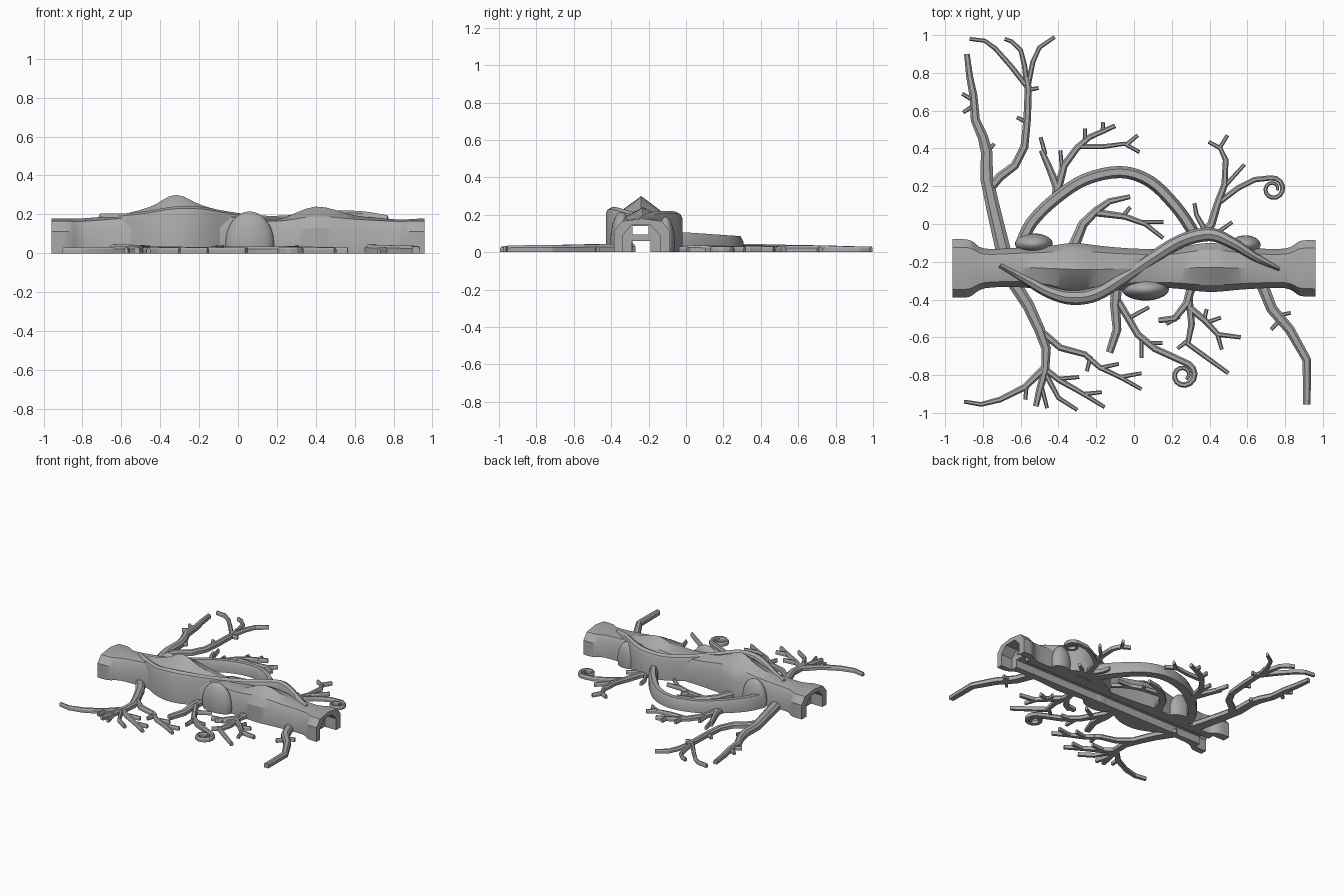
import bpy
import bmesh
import math
from mathutils import Vector

cube = bpy.data.objects.get("Cube")
if cube:
    bpy.data.objects.remove(cube, do_unlink=True)

bark = bpy.data.materials.new("bark grey")
bark.use_nodes = True
grey = (0.4, 0.4, 0.4, 1)
bark.diffuse_color = grey
bark.node_tree.nodes["Principled BSDF"].inputs["Base Color"].default_value = grey


def make_object(name, bm, angle=30):
    bmesh.ops.recalc_face_normals(bm, faces=bm.faces)
    mesh = bpy.data.meshes.new(name)
    bm.to_mesh(mesh)
    bm.free()
    mesh.materials.append(bark)
    obj = bpy.data.objects.new(name, mesh)
    bpy.context.collection.objects.link(obj)
    shade(obj, angle)
    return obj


def shade(obj, angle):
    bpy.ops.object.select_all(action="DESELECT")
    obj.select_set(True)
    bpy.context.view_layer.objects.active = obj
    bpy.ops.object.shade_smooth_by_angle(angle=math.radians(angle))


def smooth(keys, steps=5):
    """Catmull-Rom curve through tuples of any length."""
    pts = [Vector(k) for k in keys]
    pts = [2 * pts[0] - pts[1]] + pts + [2 * pts[-1] - pts[-2]]
    out = []
    for a, b, c, d in zip(pts, pts[1:], pts[2:], pts[3:]):
        for i in range(steps):
            t = i / steps
            out.append((2 * b + (c - a) * t + (2 * a - 5 * b + 4 * c - d) * t * t
                        + (3 * b - a - 3 * c + d) * t ** 3) / 2)
    return out + [pts[-2]]


def sweep(name, path, halves, profiles, angle=30):
    """Ground-hugging loft: each profile lists (side factor, height)."""
    bm = bmesh.new()
    rings = []
    path = [Vector(p) for p in path]
    for i, p in enumerate(path):
        before = (p - path[i - 1]).normalized() if i else Vector((0, 0))
        after = (path[i + 1] - p).normalized() if i + 1 < len(path) else Vector((0, 0))
        along = (before + after).normalized()
        side = Vector((-along.y, along.x)) * halves[i]
        rings.append([bm.verts.new((*(p + side * u), z)) for u, z in profiles[i]])
    for r, s in zip(rings, rings[1:]):
        for j in range(len(r)):
            k = (j + 1) % len(r)
            bm.faces.new((r[j], r[k], s[k], s[j]))
    bm.faces.new(rings[0])
    bm.faces.new(rings[-1])
    return make_object(name, bm, angle)


def bevelled(h):
    return [(-1, 0), (-1, h * 0.65), (-0.5, h), (0.5, h), (1, h * 0.65), (1, 0)]


def branch(name, w0, w1, *points, curl=None):
    """Tapered root; widths and points are in hundredths of a unit."""
    path = [Vector(p) / 100 for p in points]
    if curl:
        cx, cy, radius, start = curl
        for i in range(18):
            a = math.radians(start - 28 * i)
            r = radius * (1 - 0.035 * i) / 100
            path.append(Vector((cx / 100 + r * math.cos(a), cy / 100 + r * math.sin(a))))
    n = len(path) - 1
    halves = [(w0 + (w1 - w0) * i / n) / 200 for i in range(n + 1)]
    sweep(name, path, halves, [bevelled(0.022 + 0.7 * h) for h in halves], 20)


def twigs(name, *pairs):
    for a, b in pairs:
        branch(name, 2.4, 2, a, b)


# Main hollow trunk: x, centre y, half width, shoulder height, ridge height
trunk_keys = [(-0.96, -0.235, 0.155, 0.165, 0.18), (-0.87, -0.235, 0.15, 0.165, 0.18),
              (-0.79, -0.235, 0.105, 0.165, 0.18), (-0.6, -0.23, 0.105, 0.18, 0.2),
              (-0.45, -0.235, 0.12, 0.2, 0.24), (-0.32, -0.24, 0.14, 0.225, 0.3),
              (-0.18, -0.24, 0.125, 0.21, 0.245), (0, -0.235, 0.105, 0.18, 0.2),
              (0.2, -0.235, 0.105, 0.165, 0.175), (0.4, -0.23, 0.13, 0.19, 0.24),
              (0.6, -0.235, 0.11, 0.175, 0.195), (0.8, -0.235, 0.105, 0.165, 0.175),
              (0.88, -0.235, 0.145, 0.165, 0.175), (0.96, -0.235, 0.15, 0.165, 0.18)]
keys = smooth(trunk_keys, 4)
trunk = sweep("trunk", [k[:2] for k in keys], [k[2] for k in keys],
              [[(-1, 0), (-1, k[3] * 0.68), (-0.72, k[3]), (0, k[4]), (0.72, k[3]),
                (1, k[3] * 0.68), (1, 0)] for k in keys])

# Thick vine wall winding over the trunk: x, y, half width, height
vine_keys = [(-0.71, -0.22, 0.015, 0.205), (-0.58, -0.29, 0.025, 0.205),
             (-0.45, -0.36, 0.032, 0.22), (-0.33, -0.39, 0.038, 0.24),
             (-0.2, -0.37, 0.038, 0.24), (-0.05, -0.28, 0.036, 0.215),
             (0.1, -0.18, 0.036, 0.195), (0.25, -0.09, 0.036, 0.195),
             (0.4, -0.055, 0.036, 0.215), (0.52, -0.1, 0.03, 0.22),
             (0.65, -0.18, 0.022, 0.215), (0.77, -0.24, 0.012, 0.195)]
keys = smooth(vine_keys)
vine = sweep("vine", [k[:2] for k in keys], [k[2] for k in keys],
             [[(-1, 0), (-1, k[3] - 0.035), (-0.7, k[3] - 0.012), (0, k[3]),
               (0.7, k[3] - 0.012), (1, k[3] - 0.035), (1, 0)] for k in keys], 40)


# Tunnel openings: low channel, upper passage and a wide mouth at each end
def cutter(x0, x1, outline):
    bm = bmesh.new()
    a, b = ([bm.verts.new((x, y, z)) for y, z in outline] for x in (x0, x1))
    for i in range(len(a)):
        bm.faces.new((a[i - 1], a[i], b[i], b[i - 1]))
    bm.faces.new(a)
    bm.faces.new(b)
    obj = make_object("tunnel_cutter", bm)
    obj.hide_render = True
    return obj


def box(y0, y1, z0, z1):
    return [(y0, z0), (y1, z0), (y1, z1), (y0, z1)]


mouth = [(-0.34, -0.1), (-0.34, 0.09), (-0.29, 0.145), (-0.19, 0.145), (-0.14, 0.09), (-0.14, -0.1)]
cutters = [cutter(-1.1, 1.1, box(-0.29, -0.19, -0.1, 0.06)),
           cutter(-1.1, 1.1, box(-0.285, -0.2, 0.095, 0.14)),
           cutter(-1.1, -0.86, mouth), cutter(0.86, 1.1, mouth)]
for obj in (trunk, vine):
    bpy.context.view_layer.objects.active = obj
    for tool in cutters:
        mod = obj.modifiers.new("tunnel", "BOOLEAN")
        mod.operation = "DIFFERENCE"
        mod.solver = "EXACT"
        mod.object = tool
        bpy.ops.object.modifier_apply(modifier=mod.name)
    shade(obj, 35)
for tool in cutters:
    bpy.data.objects.remove(tool, do_unlink=True)

# Egg-shaped swellings beside the trunk
for name, x, y, rx, ry, top in (("front_bulb", 0.06, -0.345, 0.125, 0.06, 0.215),
                                ("back_right_bulb", -0.53, -0.105, 0.1, 0.055, 0.2),
                                ("back_left_bulb", 0.59, -0.11, 0.08, 0.05, 0.19)):
    bm = bmesh.new()
    bmesh.ops.create_uvsphere(bm, u_segments=28, v_segments=18, radius=1)
    bmesh.ops.scale(bm, verts=bm.verts, vec=(rx, ry, top - 0.05))
    bmesh.ops.translate(bm, verts=bm.verts, vec=(x, y, 0.05))
    cut = bmesh.ops.bisect_plane(bm, geom=bm.verts[:] + bm.edges[:] + bm.faces[:],
                                 plane_co=(0, 0, 0), plane_no=(0, 0, -1), clear_outer=True)
    bmesh.ops.contextual_create(bm, geom=[e for e in cut["geom_cut"] if isinstance(e, bmesh.types.BMEdge)])
    make_object(name, bm, 50)

# Large arched root behind the trunk
keys = smooth([(-0.6, -0.11), (-0.54, 0.01), (-0.42, 0.13), (-0.26, 0.235), (-0.07, 0.275),
               (0.085, 0.225), (0.215, 0.1), (0.3, -0.02), (0.33, -0.09)], 4)
sweep("arched_root", keys, [0.032] * len(keys),
      [bevelled(0.105 - 0.07 * max(k.y, 0)) for k in keys])

# Back roots
branch("far_root", 8, 3, (-69, -15), (-74, 6), (-78, 24), (-78, 38), (-80, 46), (-84, 55), (-85, 68), (-87, 78), (-88.5, 90))
branch("forked_root", 5, 3.5, (-77, 18), (-71, 25), (-63, 31), (-58, 41), (-56.5, 56), (-56, 72), (-57, 78))
branch("fork_right", 3, 2, (-56, 72), (-65.5, 84), (-73.5, 93), (-79, 97), (-87, 98))
branch("fork_middle", 3, 2, (-57, 76), (-58, 84), (-60, 92), (-64.5, 96.5), (-68.5, 98))
branch("fork_left", 3, 2, (-56, 74), (-53.5, 86), (-50, 93.5), (-42, 99))
branch("short_root", 5, 3, (-41, 14), (-41, 20), (-45, 30), (-49, 39))
branch("twiggy_root", 4.5, 2.5, (-41, 16), (-37, 31), (-30, 40.5), (-23.5, 46), (-10, 52))
branch("twiggy_fork", 2.8, 2, (-30, 41), (-16, 41), (-5, 42.5), (3, 38))
branch("inner_root", 6, 2.5, (-32, -12), (-27, 0), (-20, 7), (-13, 12), (-2, 14.5))
branch("inner_fork", 4, 2, (-20, 6), (-5, 4), (6, 0), (15.5, -7.5))
branch("left_root", 5, 2, (34, -8), (41, 0), (44, 10), (48, 21), (48.5, 34), (45.5, 40.5), (49.5, 47))
branch("curled_root", 3, 1.6, (44.5, 11), (55, 19), (64, 23.5), curl=(73.5, 18.5, 6, 100))
branch("bent_twig", 3, 2, (38, -4), (33, 5), (32, 11))
twigs("back_twig", ((-86, 66), (-91, 69)), ((-86, 62), (-90.5, 59)), ((-78, 38), (-74, 42.5)),
      ((-56, 71), (-50.5, 72)), ((-57, 54), (-62, 56.5)), ((-47, 37), (-49.5, 46)),
      ((-26, 43), (-26, 50.5)), ((-16.5, 48), (-16.5, 54)), ((-4, 42), (2, 47)),
      ((4, 1), (15.5, 1)), ((-6, 4), (-2, 9)), ((46, 40), (39.5, 43.5)),
      ((48, 20), (58.5, 31.5)), ((42, -6), (52, 1)), ((-38, 28), (-39, 39)))

# Front roots
branch("front_root", 7, 3, (-65, -29), (-56, -43), (-50, -56), (-46.5, -66), (-47, -77), (-50, -88), (-52, -96.5))
branch("outer_fork", 4, 2, (-47, -76), (-58, -86.5), (-71, -93), (-81, -95.5), (-90, -94))
branch("upper_fork", 4, 2, (-49, -57), (-39, -65.5), (-26, -69), (-18, -76), (-7.5, -81), (4, -87.5))
branch("middle_fork", 3.5, 2, (-47, -77), (-39, -83), (-31, -87.5), (-23.5, -92), (-15.5, -97))
branch("lower_fork", 3, 2, (-47, -79), (-40, -92), (-30, -98.5))
branch("blunt_root", 6, 4, (-9, -31), (-10, -43), (-9, -56), (-13, -68))
branch("front_curled_root", 4, 1.8, (-9, -40), (-3, -50), (2, -58.5), (11, -66), (22, -71), curl=(26, -80, 6.5, 62))
branch("hooked_root", 5, 3, (31, -31), (28, -42), (21.5, -50), (13, -51))
branch("long_fork", 4, 2.2, (29, -38), (30.5, -53), (28.5, -63.5), (37.5, -70), (50, -79))
branch("side_fork", 4, 2.2, (29, -44), (37.5, -51), (44.5, -58.5), (56.5, -60))
branch("far_front_root", 6.5, 4, (67, -30), (73, -45), (82.5, -56), (91.5, -72), (91.5, -95.5))
twigs("front_twig", ((-57, -86), (-57.5, -93)), ((-49, -86), (-46, -97.5)), ((-40, -82), (-29, -81)),
      ((-23, -70), (-25, -78)), ((-17, -76), (-8, -74)), ((-7, -81), (4, -79)),
      ((4, -61), (4, -71)), ((-3, -50), (8, -44)), ((6, -63), (15, -63)),
      ((37, -51), (38.5, -45)), ((39, -52), (46, -49.5)), ((44, -58), (46.5, -66.5)),
      ((74, -49), (83, -47)), ((77, -51), (72.5, -56)), ((-26, -90), (-17, -89)),
      ((24, -49), (17, -53)), ((28, -62), (23, -66)))
